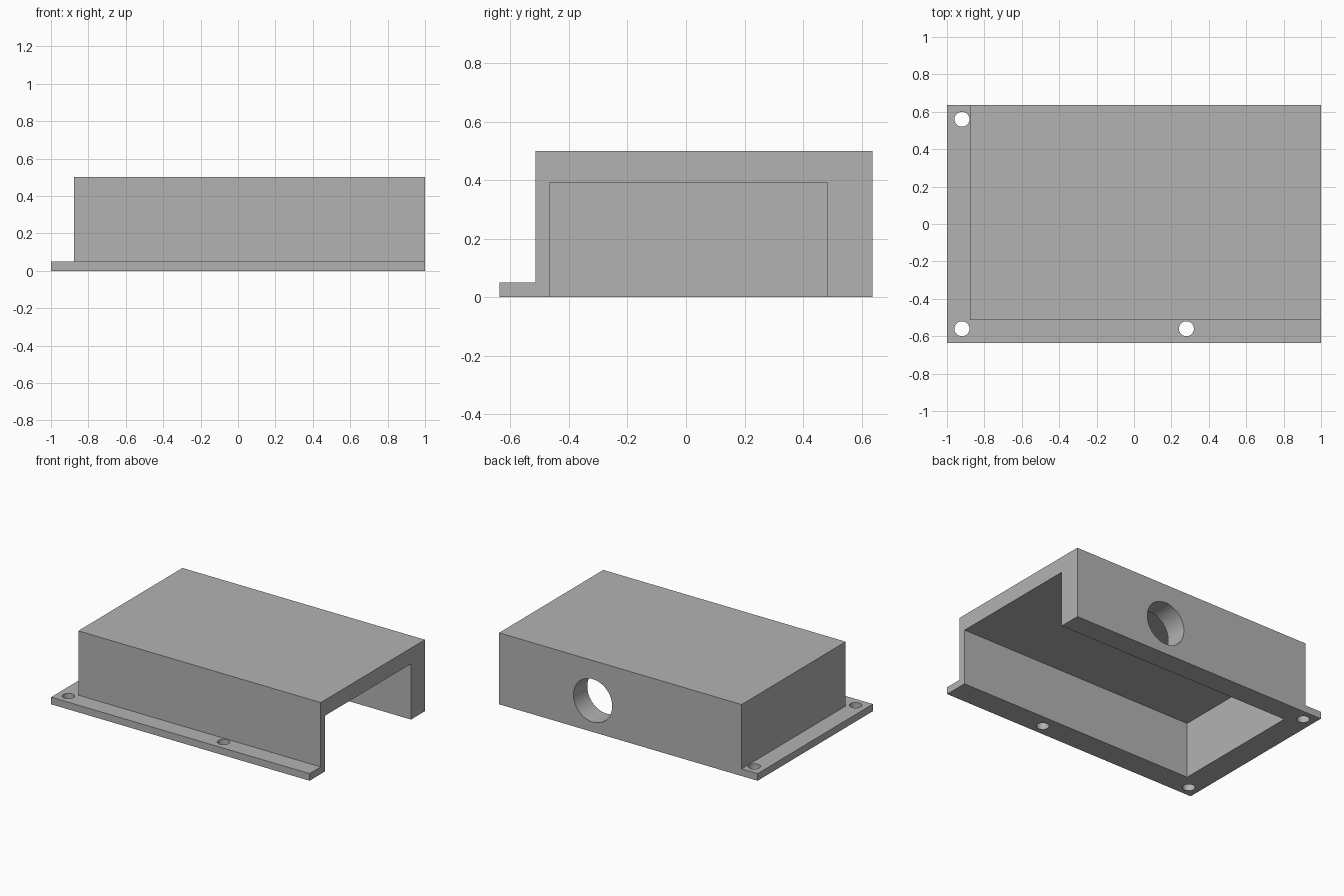
import bpy, bmesh, math
from mathutils import Vector

default = bpy.data.objects.get("Cube")
if default:
    bpy.data.objects.remove(default, do_unlink=True)

# Main sizes
HALF_Y, TOP, FLANGE = 0.637, 0.5, 0.05
BOX_X, BOX_Y = -0.876, -0.514      # outer faces of the end and front walls

grey = bpy.data.materials.new("plain grey")
grey.use_nodes = True
colour = (0.45, 0.45, 0.45, 1)
grey.diffuse_color = colour
grey.node_tree.nodes["Principled BSDF"].inputs["Base Color"].default_value = colour


def prism(name, outline, z0, z1):
    """Extrude a flat outline from z0 up to z1."""
    bm = bmesh.new()
    face = bm.faces.new([bm.verts.new((x, y, z0)) for x, y in outline])
    ext = bmesh.ops.extrude_face_region(bm, geom=[face])
    top = [v for v in ext["geom"] if isinstance(v, bmesh.types.BMVert)]
    bmesh.ops.translate(bm, verts=top, vec=Vector((0, 0, z1 - z0)))
    bmesh.ops.recalc_face_normals(bm, faces=bm.faces)
    mesh = bpy.data.meshes.new(name)
    bm.to_mesh(mesh)
    bm.free()
    mesh.materials.append(grey)
    obj = bpy.data.objects.new(name, mesh)
    bpy.context.collection.objects.link(obj)
    return obj


def rectangle(x0, x1, y0, y1):
    return [(x0, y0), (x1, y0), (x1, y1), (x0, y1)]


def drill(name, radius, depth, location, rotation=(0, 0, 0)):
    bpy.ops.mesh.primitive_cylinder_add(vertices=64, radius=radius, depth=depth,
                                        location=location, rotation=rotation)
    obj = bpy.context.object
    obj.name = name
    obj.data.materials.append(grey)
    return obj


def cut(target, cutter):
    cutter.hide_render = True
    mod = target.modifiers.new("cut", 'BOOLEAN')
    mod.operation, mod.solver, mod.object = 'DIFFERENCE', 'EXACT', cutter
    bpy.context.view_layer.objects.active = target
    bpy.ops.object.modifier_apply(modifier=mod.name)
    bpy.data.objects.remove(cutter, do_unlink=True)


# Solid block that becomes the cover
cover = prism("flanged_cover", rectangle(-1, 1, -HALF_Y, HALF_Y), 0, TOP)

# L-shaped step that leaves the flange along the front and one end
step = [(-2, -2), (2, -2), (2, BOX_Y), (BOX_X, BOX_Y), (BOX_X, 2), (-2, 2)]
cut(cover, prism("step_cutter", step, FLANGE, 1))

# Cavity, open below and at the +x end
cut(cover, prism("cavity_cutter", rectangle(-0.828, 2, -0.467, 0.484), -1, 0.39))

# Screw holes in the flange
for x, y in [(-0.92, 0.56), (-0.92, -0.56), (0.28, -0.56)]:
    cut(cover, drill("screw_hole_cutter", 0.04, 0.4, (x, y, 0)))

# Round opening in the thick back wall
cut(cover, drill("cable_hole_cutter", 0.15, 0.4, (0.275, 0.6, 0.22), (math.pi / 2, 0, 0)))

# Round hole walls, crisp edges
bpy.ops.object.select_all(action='DESELECT')
cover.select_set(True)
bpy.context.view_layer.objects.active = cover
bpy.ops.object.shade_smooth_by_angle(angle=math.radians(30))
